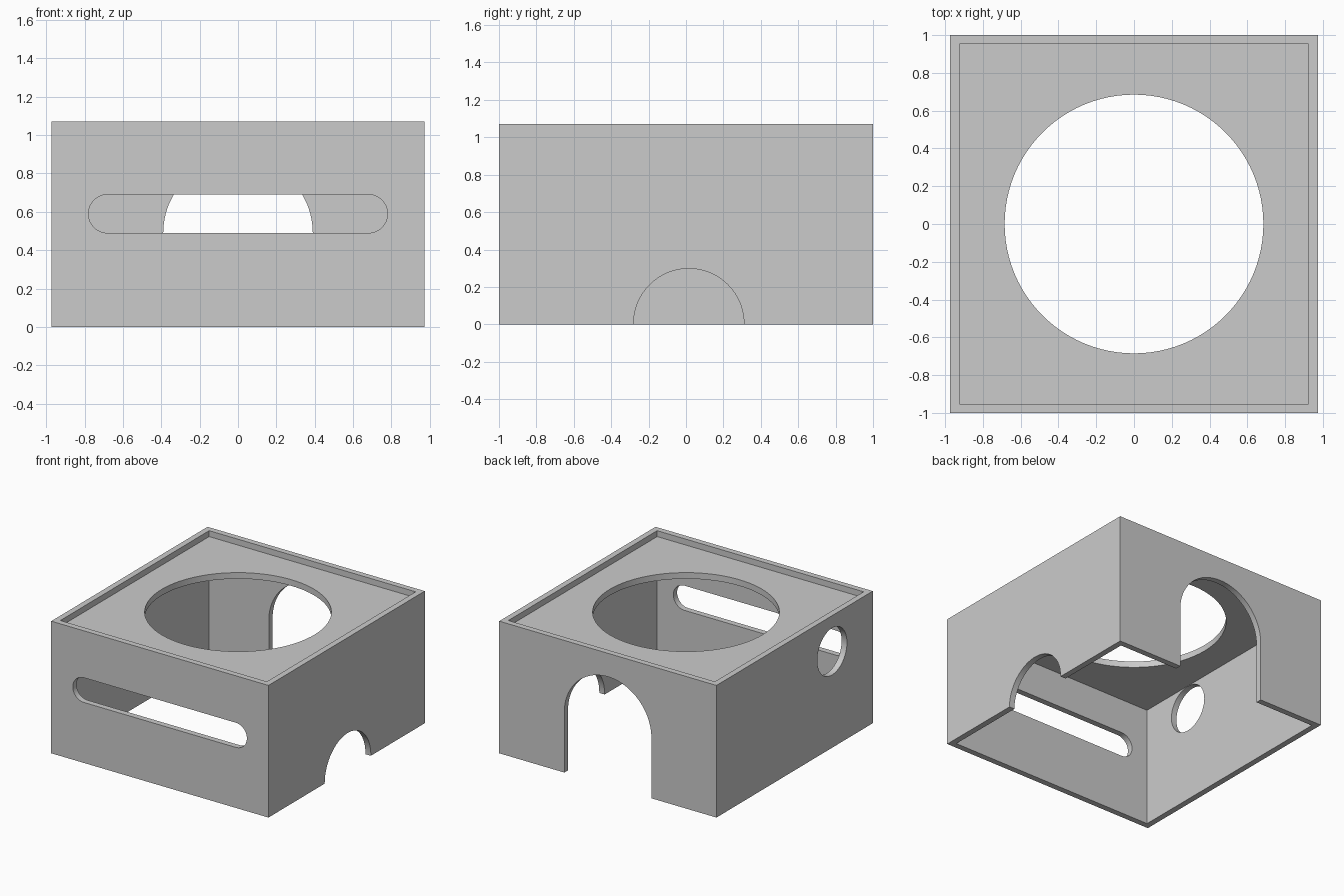
import bpy, bmesh
from math import pi, sin, cos
from mathutils import Matrix, Vector

if "Cube" in bpy.data.objects:
    bpy.data.objects.remove(bpy.data.objects["Cube"])

HX, HY, H = 0.973, 1.0, 1.07      # half width, half depth, height
WALL = 0.048
FLOOR, UNDER = 1.022, 0.972       # top plate surface and underside


def arc(cx, cy, r, a0, a1, n):
    return [(cx + r * cos(a0 + (a1 - a0) * i / n), cy + r * sin(a0 + (a1 - a0) * i / n))
            for i in range(n + 1)]


def prism(name, outline, origin, u, v, depth):
    """Extrude a 2D outline (in axes u, v) by a depth vector."""
    o, u, v, d = Vector(origin), Vector(u), Vector(v), Vector(depth)
    bm = bmesh.new()
    face = bm.faces.new([bm.verts.new(o + u * a + v * b) for a, b in outline])
    ext = bmesh.ops.extrude_face_region(bm, geom=[face])
    bmesh.ops.translate(bm, vec=d, verts=[e for e in ext["geom"] if isinstance(e, bmesh.types.BMVert)])
    bmesh.ops.recalc_face_normals(bm, faces=bm.faces)
    me = bpy.data.meshes.new(name)
    bm.to_mesh(me)
    bm.free()
    ob = bpy.data.objects.new(name, me)
    bpy.context.collection.objects.link(ob)
    return ob


def block(name, hx, hy, z0, z1):
    rect = [(-hx, -hy), (hx, -hy), (hx, hy), (-hx, hy)]
    return prism(name, rect, (0, 0, z0), (1, 0, 0), (0, 1, 0), (0, 0, z1 - z0))


X, Y, Z = (1, 0, 0), (0, 1, 0), (0, 0, 1)
housing = block("housing", HX, HY, 0, H)

cutters = [
    # open underside and shallow tray on top
    block("cavity_cutter", HX - WALL, HY - WALL, -0.2, UNDER),
    block("tray_cutter", HX - WALL, HY - WALL, FLOOR, H + 0.2),
    # large round opening in the top plate
    prism("top_hole_cutter", arc(0, 0, 0.685, 0, 2 * pi, 96)[:-1], (0, 0, 0.9), X, Y, (0, 0, 0.2)),
    # rounded slot in the front wall
    prism("front_slot_cutter",
          arc(0.68, 0.59, 0.1, -pi / 2, pi / 2, 24) + arc(-0.68, 0.59, 0.1, pi / 2, 3 * pi / 2, 24),
          (0, -1.2, 0), X, Z, (0, 0.4, 0)),
    # tall arch in the back wall
    prism("back_arch_cutter",
          [(-0.39, -0.2), (0.39, -0.2)] + arc(0, 0.49, 0.39, 0, pi, 48),
          (0, 0.8, 0), X, Z, (0, 0.4, 0)),
    # low arch in the right wall
    prism("right_arch_cutter",
          [(-0.28, -0.2), (0.31, -0.2)] + arc(0.015, 0.003, 0.295, 0, pi, 48),
          (0.8, 0, 0), Y, Z, (0.4, 0, 0)),
    # round port in the left wall
    prism("left_port_cutter", arc(-0.48, 0.78, 0.19, 0, 2 * pi, 48)[:-1],
          (-1.2, 0, 0), Y, Z, (0.4, 0, 0)),
]

bpy.context.view_layer.objects.active = housing
for c in cutters:
    mod = housing.modifiers.new(c.name, 'BOOLEAN')
    mod.operation = 'DIFFERENCE'
    mod.solver = 'EXACT'
    mod.object = c
    bpy.ops.object.modifier_apply(modifier=mod.name)
    bpy.data.objects.remove(c)

# smooth curved edges, keep corners crisp
bpy.ops.object.select_all(action='DESELECT')
housing.select_set(True)
bpy.ops.object.shade_smooth_by_angle(angle=pi / 6)
